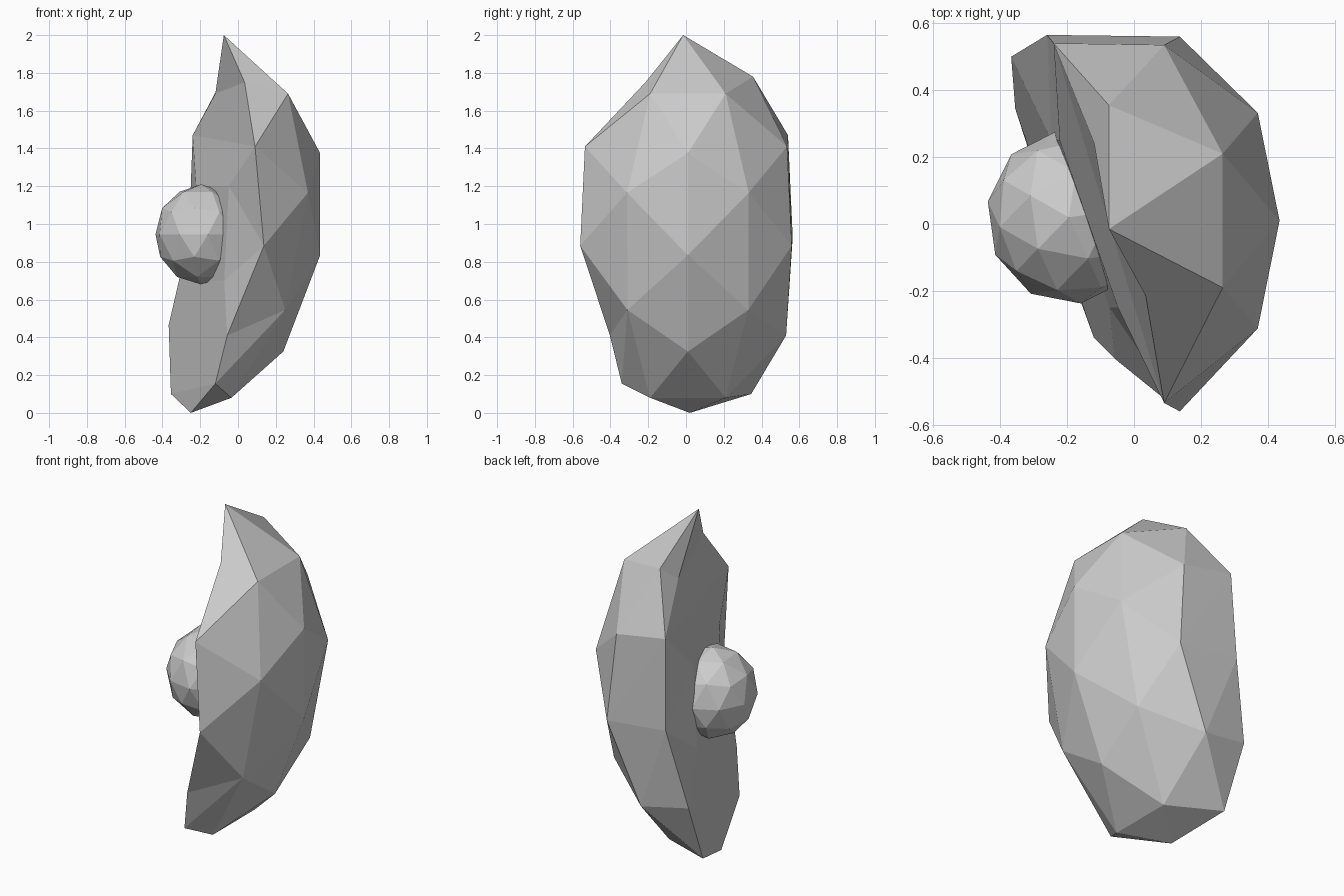
import bpy
import bmesh
from math import radians

if "Cube" in bpy.data.objects:
    bpy.data.objects.remove(bpy.data.objects["Cube"], do_unlink=True)

# Single flat colour
grey = bpy.data.materials.new("plain_grey")
grey.use_nodes = True
colour = (0.6, 0.6, 0.6, 1)
grey.diffuse_color = colour
shader = next(n for n in grey.node_tree.nodes if n.type == 'BSDF_PRINCIPLED')
shader.inputs["Base Color"].default_value = colour


def finish(bm, name):
    """Turn a bmesh into a flat-shaded object."""
    bmesh.ops.recalc_face_normals(bm, faces=bm.faces[:])
    mesh = bpy.data.meshes.new(name)
    bm.to_mesh(mesh)
    bm.free()
    mesh.materials.append(grey)
    obj = bpy.data.objects.new(name, mesh)
    bpy.context.collection.objects.link(obj)
    return obj


# Half fruit: faceted domed skin, cut open on the -x side
bm = bmesh.new()
add = bm.verts.new


def mirrored(x, y, z, shift=.01):
    """A front and back pair of skin corners."""
    return add((x, shift - y, z)), add((x, shift + y, z))


mirrored(.265, .20, 1.69)
mirrored(.37, .322, 1.165)
mirrored(.25, .32, .545)
mirrored(-.035, .20, .08)
for x, z in ((.435, 1.375), (.435, .835), (.24, .325)):
    add((x, .01, z))
front_high, _ = mirrored(.09, .535, 1.41, 0)
front_mid, _ = mirrored(.137, .56, .885, 0)
add((-.07, .53, .41))
add((-.075, .355, 1.78))

# Corners of the cut rim, tip to base
tip = add((-.075, -.015, 2))
base = add((-.25, .02, 0))
front_low = add((-.12, -.34, .155))
back_high, back_mid, back_lower, back_low = [add(p) for p in (
    (-.24, .54, 1.47), (-.26, .565, .93), (-.367, .5, .465), (-.355, .345, .1))]
bmesh.ops.convex_hull(bm, input=bm.verts[:])

# Open the flat side
rim = {tip, base, front_high, front_mid, front_low,
       back_high, back_mid, back_lower, back_low}
opened = [f for f in bm.faces if set(f.verts) <= rim]
bmesh.ops.delete(bm, geom=opened, context='FACES_ONLY')
for edge in [e for e in bm.edges if not e.link_faces]:
    bm.edges.remove(edge)


def notch(start, end, point):
    """Bend a straight stretch of rim inwards across its skin facet."""
    corner = add(point)
    edge = bm.edges.get((start, end))
    facet = edge.link_faces[0]
    outer = next(v for v in facet.verts if v not in (start, end))
    bm.faces.remove(facet)
    bm.edges.remove(edge)
    bm.faces.new((start, outer, corner))
    bm.faces.new((corner, outer, end))
    return corner


front_top = notch(tip, front_high, (.035, -.215, 1.75))
back_top = notch(tip, back_high, (-.12, .245, 1.69))
front_lower = notch(front_mid, front_low, (-.057, -.403, .41))

# Cut surface, with a raised middle that holds the stone
front_a, back_a, front_b, back_b = [add(p) for p in (
    (-.048, -.25, 1.2), (-.222, .25, 1.2), (-.073, -.25, .7), (-.247, .25, .7))]
for corners in ((tip, front_top, back_top),
                (front_top, front_high, back_high, back_top),
                (front_high, front_a, back_a, back_high),
                (front_a, front_b, back_b, back_a),
                (front_b, front_lower, back_lower, back_b),
                (front_lower, front_low, back_low, back_lower),
                (front_low, base, back_low)):
    bm.faces.new(corners)
for high, mid, lower, a, b in (
        (front_high, front_mid, front_lower, front_a, front_b),
        (back_high, back_mid, back_lower, back_a, back_b)):
    for corners in ((high, mid, a), (mid, b, a), (mid, lower, b)):
        bm.faces.new(corners)
finish(bm, "fruit_half")

# Round stone set into the cut surface
bm = bmesh.new()
bmesh.ops.create_icosphere(bm, subdivisions=2, radius=1)
stone = finish(bm, "stone")
stone.location = (-.195, .02, .945)
stone.scale = (.245, .26, .265)
stone.rotation_euler.z = radians(8)
